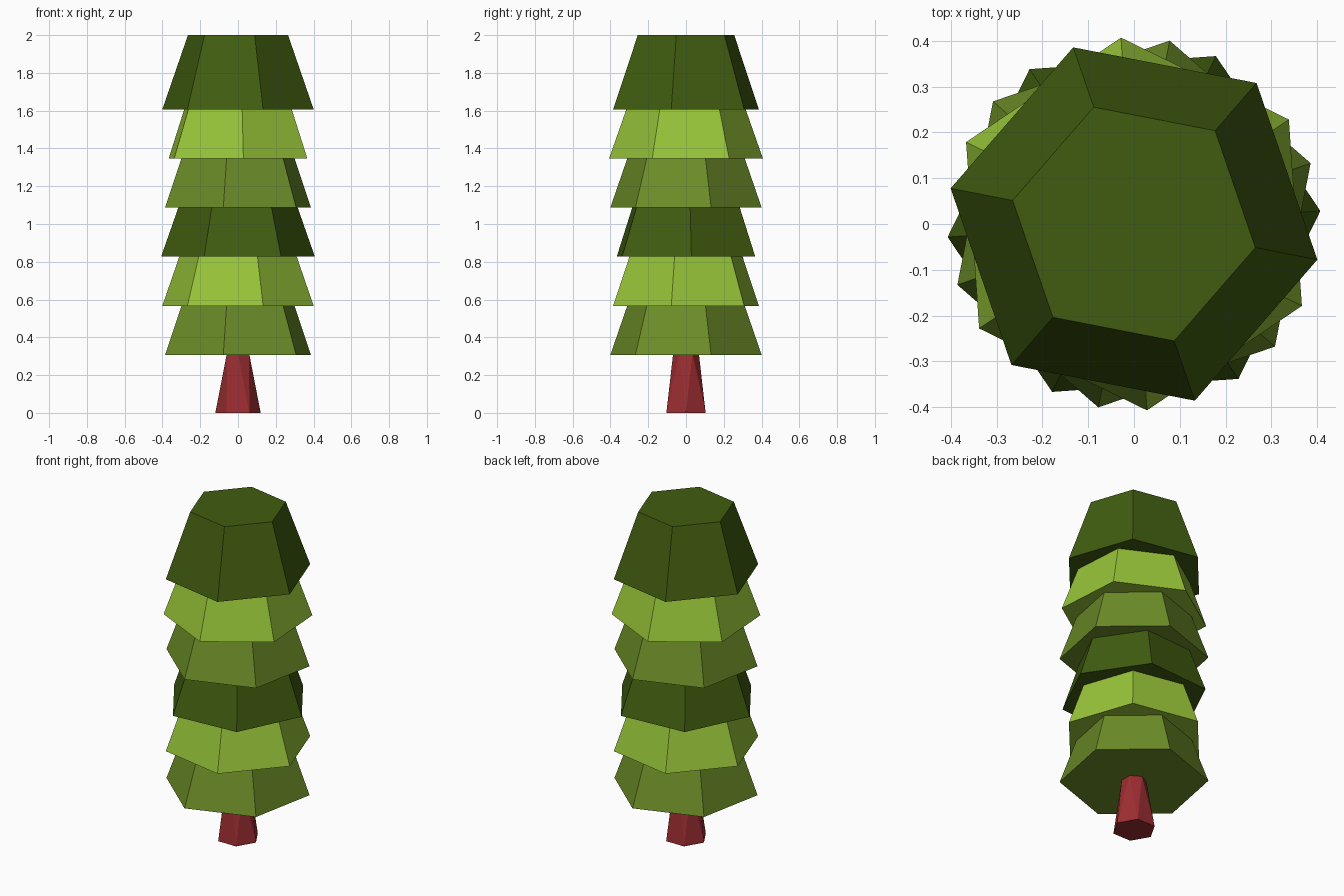
import bpy, bmesh
from math import cos, sin, radians

if "Cube" in bpy.data.objects:
    bpy.data.objects.remove(bpy.data.objects["Cube"])


def material(name, rgb):
    m = bpy.data.materials.new(name)
    m.diffuse_color = (*rgb, 1)
    m.use_nodes = True
    m.node_tree.nodes["Principled BSDF"].inputs["Base Color"].default_value = m.diffuse_color
    return m


def hex_frustum(name, z0, z1, r0, r1, angle, mat, twist=0):
    """Six-sided tapered block; with twist, the sides become alternating triangles."""
    bm = bmesh.new()

    def ring(r, z, a):
        return [bm.verts.new((r * cos(radians(a + 60 * i)),
                              r * sin(radians(a + 60 * i)), z)) for i in range(6)]

    low, high = ring(r0, z0, angle), ring(r1, z1, angle + twist)
    bm.faces.new(low[::-1])
    bm.faces.new(high)
    for i in range(6):
        j = (i + 1) % 6
        if twist:
            bm.faces.new((low[i], low[j], high[i]))
            bm.faces.new((low[j], high[j], high[i]))
        else:
            bm.faces.new((low[i], low[j], high[j], high[i]))
    mesh = bpy.data.meshes.new(name)
    bm.to_mesh(mesh)
    bm.free()
    mesh.materials.append(mat)
    ob = bpy.data.objects.new(name, mesh)
    bpy.context.collection.objects.link(ob)
    return ob


bark = material("bark", (0.33, 0.026, 0.03))
greens = [material("leaf_mid", (0.15, 0.265, 0.021)),
          material("leaf_light", (0.31, 0.55, 0.04)),
          material("leaf_dark", (0.051, 0.107, 0.005))]

# Trunk: tapered, top ring turned half a side
hex_frustum("trunk", 0, 0.315, 0.12, 0.068, 0, bark, twist=30)

# Foliage: identical overlapping tiers, each turned differently
for i, angle in enumerate((19, 49, 4, 19, 34, 49)):
    z = 0.307 + 0.26 * i
    hex_frustum(f"foliage_tier_{i + 1}", z, z + 0.393, 0.408, 0.27, angle, greens[i % 3])
